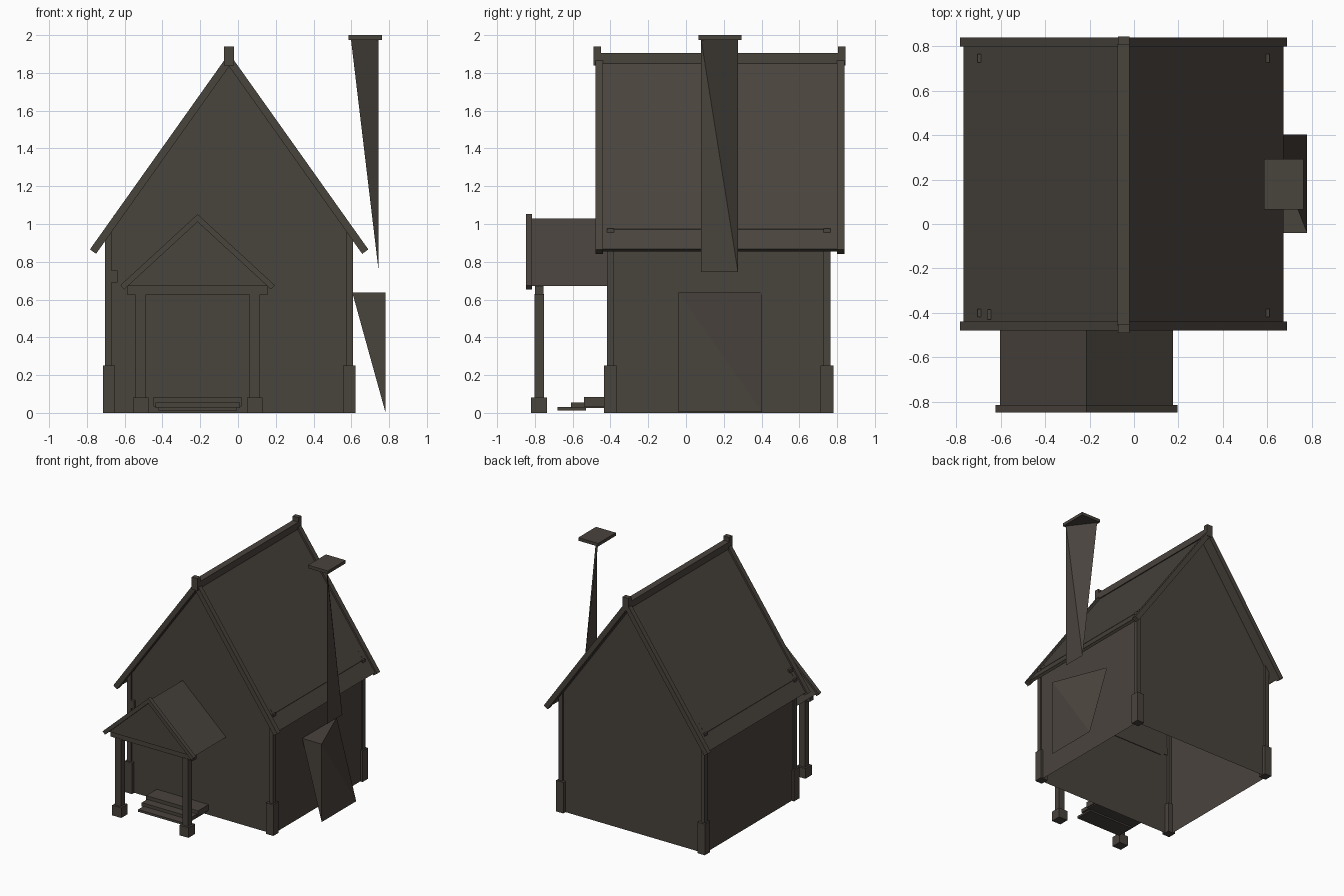
import bpy, math

if "Cube" in bpy.data.objects:
    bpy.data.objects.remove(bpy.data.objects["Cube"])

stone = bpy.data.materials.new("dark_brown_grey")
stone.diffuse_color = (0.066, 0.056, 0.046, 1)
stone.use_nodes = True
stone.node_tree.nodes["Principled BSDF"].inputs["Base Color"].default_value = stone.diffuse_color

CX = -0.047   # ridge line of the house
CY = 0.173    # middle of the house depth
PX = -0.214   # ridge line of the porch


def mesh(name, verts, faces):
    me = bpy.data.meshes.new(name)
    me.from_pydata(verts, [], faces)
    me.materials.append(stone)
    ob = bpy.data.objects.new(name, me)
    bpy.context.collection.objects.link(ob)
    return ob


def prism(name, profile, y0, y1):
    """Extrude an (x, z) outline, counter-clockwise from the front, along y."""
    n = len(profile)
    verts = [(x, y, z) for y in (y0, y1) for x, z in profile]
    faces = [tuple(range(n)), tuple(range(2 * n - 1, n - 1, -1))]
    faces += [(i, i + n, (i + 1) % n + n, (i + 1) % n) for i in range(n)]
    return mesh(name, verts, faces)


def box(name, x0, x1, y0, y1, z0, z1):
    return prism(name, [(x0, z0), (x1, z0), (x1, z1), (x0, z1)], y0, y1)


def chevron(name, cx, half, apex, slope, thick, y0, y1):
    """Two sloping boards meeting at a ridge, ends cut square."""
    a = math.atan(slope)
    eave = apex - slope * half
    ix, iz = half - thick * math.sin(a), eave - thick * math.cos(a)
    inner_apex = apex - thick / math.cos(a)
    prism(name, [(cx, inner_apex), (cx + ix, iz), (cx + half, eave),
                 (cx, apex), (cx - half, eave), (cx - ix, iz)], y0, y1)


# House walls: hollow shell with two gables, open underneath
outline = [(CX - 0.647, 0), (CX + 0.647, 0), (CX + 0.647, 0.973),
           (CX, 1.845), (CX - 0.647, 0.973)]
front, back = -0.405, 0.751
mesh("walls", [(x, y, z) for y in (front, back) for x, z in outline],
     [(0, 1, 2, 3, 4), (9, 8, 7, 6, 5), (1, 6, 7, 2), (0, 4, 9, 5)])

# Corner posts and their plinths
for sx in (-1, 1):
    for sy in (-1, 1):
        xs = sorted((CX + sx * 0.622, CX + sx * 0.657))
        ys = sorted((CY + sy * 0.555, CY + sy * 0.592))
        box("corner_post", *xs, *ys, 0, 0.977)
        xs = sorted((CX + sx * 0.603, CX + sx * 0.668))
        ys = sorted((CY + sy * 0.54, CY + sy * 0.607))
        box("corner_plinth", *xs, *ys, 0, 0.252)

# Main roof, bargeboards, ridge beam and finials
chevron("roof", CX, 0.72, 1.876, 1.4, 0.022, -0.44, 0.80)
for y in (-0.48, 0.80):
    chevron("bargeboard", CX, 0.737, 1.903, 1.408, 0.04, y, y + 0.04)
box("ridge_beam", CX - 0.027, CX + 0.027, -0.46, 0.81, 1.85, 1.905)
for y in (-0.49, 0.805):
    box("ridge_finial", CX - 0.026, CX + 0.026, y, y + 0.04, 1.84, 1.94)

# Wall lamp and the small hook near the left eave
box("wall_lamp", -0.67, -0.637, -0.425, -0.40, 0.69, 0.755)
box("eave_hook", -0.66, -0.643, -0.43, -0.385, 1.0, 1.045)

# Porch roof with filled gable, bargeboard and beam
prism("porch_roof", [(PX - 0.39, 0.672), (PX + 0.39, 0.672), (PX, 1.03)], -0.82, -0.40)
chevron("porch_bargeboard", PX, 0.409, 1.052, 0.92, 0.03, -0.848, -0.815)
box("porch_beam", PX - 0.37, PX + 0.37, -0.80, -0.755, 0.625, 0.68)

# Porch posts on square feet
for s in (-1, 1):
    x = PX + s * 0.302
    box("porch_post", x - 0.026, x + 0.026, -0.803, -0.753, 0.08, 0.63)
    box("porch_foot", x - 0.041, x + 0.041, -0.82, -0.737, 0, 0.082)

# Entrance steps
for half, y0, y1, z0, z1 in ((0.233, -0.54, -0.405, 0.035, 0.083),
                             (0.224, -0.61, -0.43, 0.025, 0.055),
                             (0.208, -0.68, -0.53, 0.012, 0.03)):
    box("step", PX - half, PX + half, y0, y1, z0, z1)

# Chimney: faceted base, folded shaft and flat cap
mesh("chimney_base",
     [(0.605, -0.04, 0.638), (0.78, -0.04, 0.638), (0.605, 0.403, 0.638),
      (0.78, -0.04, 0.005), (0.78, 0.403, 0.005)],
     [(0, 1, 2), (0, 3, 1), (1, 3, 4), (1, 4, 2)])
mesh("chimney_shaft",
     [(0.745, 0.08, 1.978), (0.598, 0.275, 1.978), (0.745, 0.08, 0.747), (0.745, 0.275, 0.747)],
     [(0, 2, 3), (0, 3, 1)])
box("chimney_cap", 0.585, 0.763, 0.065, 0.293, 1.975, 2.0)
